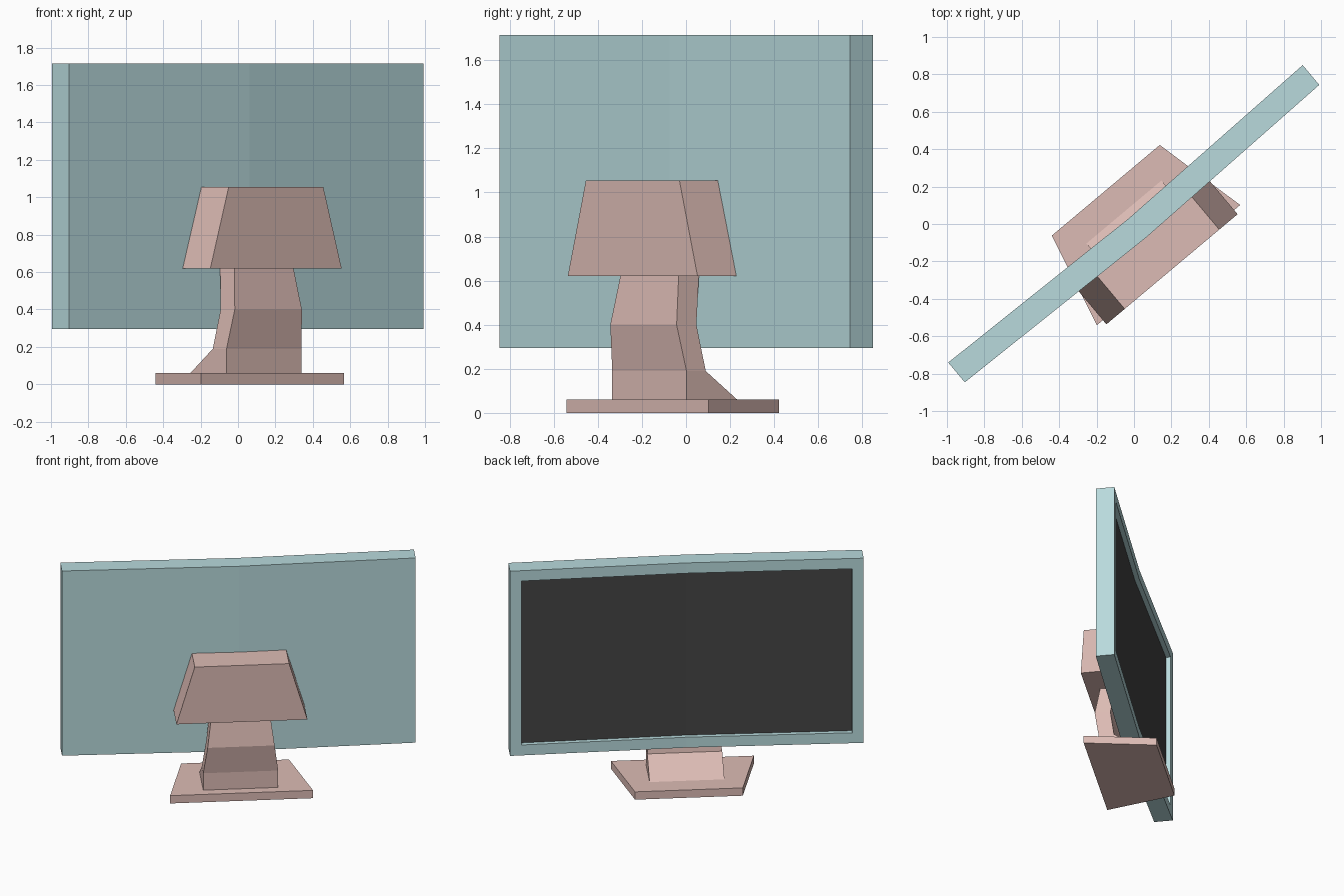
import bpy, bmesh, math
from mathutils import Matrix

if "Cube" in bpy.data.objects:
    bpy.data.objects.remove(bpy.data.objects["Cube"])

TURN = Matrix.Rotation(math.radians(40), 3, 'Z')  # whole monitor is turned on its stand


def material(name, rgb):
    m = bpy.data.materials.new(name)
    m.diffuse_color = (*rgb, 1)
    m.use_nodes = True
    m.node_tree.nodes["Principled BSDF"].inputs["Base Color"].default_value = m.diffuse_color
    return m


pink = material("stand_pink", (0.72, 0.50, 0.46))
teal = material("case_teal", (0.48, 0.70, 0.72))
dark = material("screen_dark", (0.06, 0.06, 0.06))


def loft(name, rings, mat, recess=None):
    """Skin a stack of matching rings, cap both ends; optionally sink the +y faces."""
    bm = bmesh.new()
    vs = [[bm.verts.new(p) for p in ring] for ring in rings]
    n = len(vs[0])
    for a, b in zip(vs, vs[1:]):
        for i in range(n):
            j = (i + 1) % n
            bm.faces.new((a[i], a[j], b[j], b[i]))
    bm.faces.new(vs[0][::-1])
    bm.faces.new(vs[-1])
    bmesh.ops.recalc_face_normals(bm, faces=bm.faces)
    if recess:
        bm.normal_update()
        sunk = [f for f in bm.faces if f.normal.y > 0.9]
        border, depth = recess
        bmesh.ops.inset_region(bm, faces=sunk, thickness=border, use_even_offset=True)
        bmesh.ops.inset_region(bm, faces=sunk, thickness=0, depth=-depth)
    bmesh.ops.rotate(bm, verts=bm.verts, matrix=TURN)
    me = bpy.data.meshes.new(name)
    bm.to_mesh(me)
    bm.free()
    me.materials.append(mat)
    ob = bpy.data.objects.new(name, me)
    bpy.context.collection.objects.link(ob)
    return ob


def quad(z, front, back, half_front, half_back=None):
    hb = half_front if half_back is None else half_back
    return [(-half_front, front, z), (half_front, front, z), (hb, back, z), (-hb, back, z)]


def bent(z, half, front, back):
    """Slab outline folded slightly at its middle."""
    sag = -0.03 * half / 1.237
    return [(-half, front, z), (0, front + sag, z), (half, front, z),
            (half, back, z), (0, back + sag, z), (-half, back, z)]


# Foot: tapered plate
loft("base", [quad(z, -0.287, 0.235, 0.50, 0.377) for z in (0, 0.06)], pink)

# Neck: kinked column, flared at the screen side
loft("neck", [quad(0.05, -0.217, 0.098, 0.262), quad(0.19, -0.217, -0.103, 0.262),
              quad(0.40, -0.252, -0.135, 0.234), quad(0.64, -0.213, -0.093, 0.203)], pink)

# Housing behind the panel
loft("rear_housing", [quad(0.62, -0.316, -0.07, 0.458),
                      quad(1.055, -0.316, -0.07, 0.33)], pink)

# Case with recessed opening
loft("panel_case", [bent(z, 1.237, -0.067, 0.071) for z in (0.295, 1.715)], teal,
     recess=(0.08, 0.04))

# Display sitting on the recess floor (follows the same fold)
loft("screen", [bent(z, 1.157, 0.005, 0.034) for z in (0.375, 1.635)], dark)
